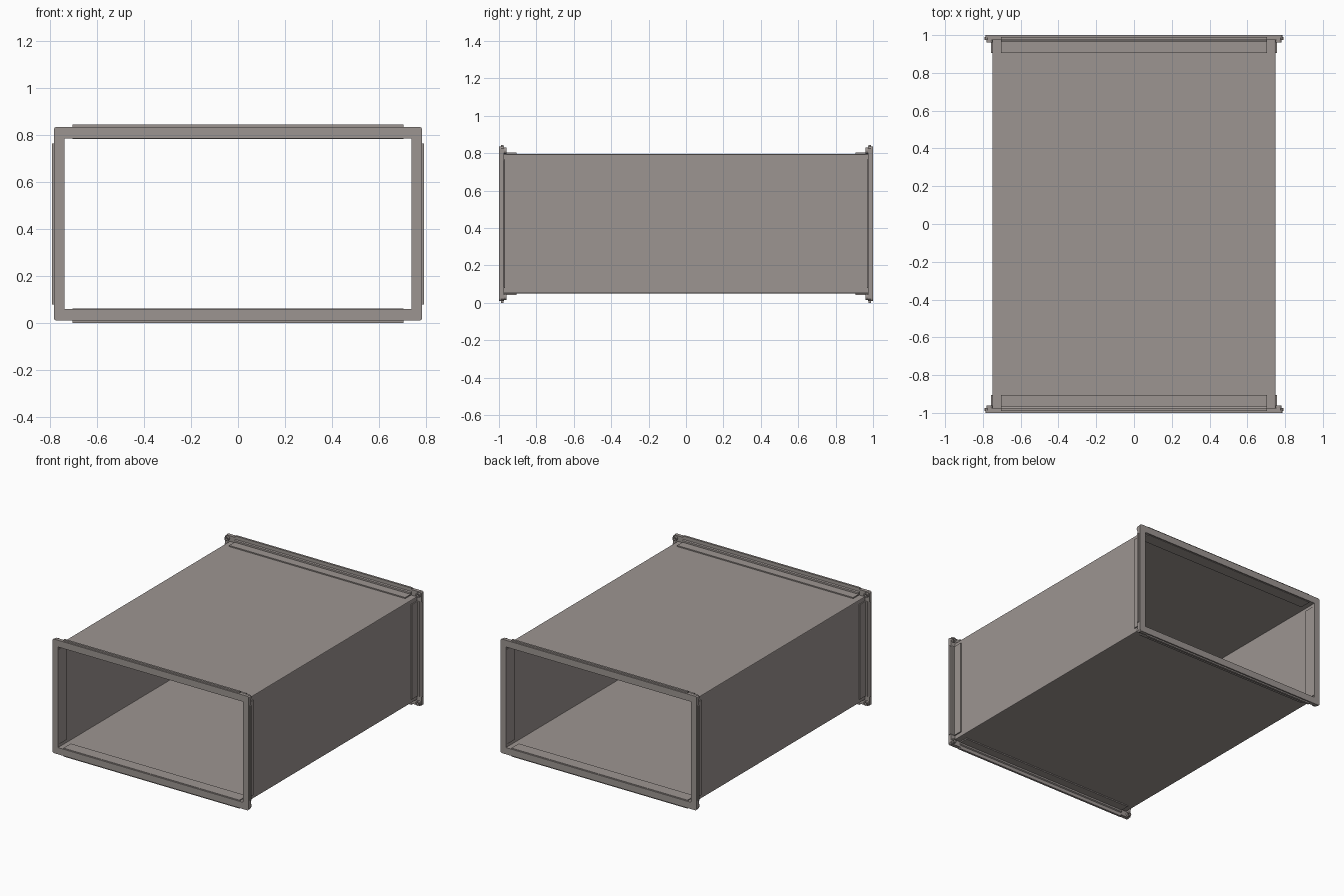
import bpy, bmesh, math
from mathutils import Vector

if "Cube" in bpy.data.objects:
    bpy.data.objects.remove(bpy.data.objects["Cube"])

CZ = 0.4225            # height of the duct centre line
HX, HZ = 0.75, 0.3725  # half width and half height of the duct

steel = bpy.data.materials.new("warm_grey_steel")
steel.diffuse_color = (0.335, 0.30, 0.285, 1)
steel.use_nodes = True
steel.node_tree.nodes["Principled BSDF"].inputs["Base Color"].default_value = steel.diffuse_color


def finish(name, bm, mirror=(False, False, False)):
    bmesh.ops.recalc_face_normals(bm, faces=bm.faces)
    me = bpy.data.meshes.new(name)
    bm.to_mesh(me)
    bm.free()
    me.materials.append(steel)
    ob = bpy.data.objects.new(name, me)
    ob.location.z = CZ
    bpy.context.collection.objects.link(ob)
    if any(mirror):
        m = ob.modifiers.new("Mirror", 'MIRROR')
        m.use_axis = mirror
        m.use_mirror_merge = False
    return ob


def prism(bm, pts, vec):
    """Extrude a closed outline of 3D points along vec."""
    f = bm.faces.new([bm.verts.new(p) for p in pts])
    r = bmesh.ops.extrude_face_region(bm, geom=[f], use_keep_orig=True)
    bmesh.ops.translate(bm, vec=Vector(vec),
                        verts=[v for v in r["geom"] if isinstance(v, bmesh.types.BMVert)])


def round_rect(hx, hz, r, n=4):
    out = []
    for i, (sx, sz) in enumerate([(1, 1), (-1, 1), (-1, -1), (1, -1)]):
        for k in range(n + 1):
            a = math.pi / 2 * (i + k / n)
            out.append((sx * (hx - r) + r * math.cos(a), sz * (hz - r) + r * math.sin(a)))
    return out


def ring_prism(bm, outer, inner, y0, y1):
    """Hollow prism along y between two outlines with equal point counts."""
    loops = [[bm.verts.new((x, y, z)) for x, z in o]
             for o, y in ((outer, y0), (outer, y1), (inner, y1), (inner, y0))]
    n = len(outer)
    for j in range(4):
        a, b = loops[j], loops[(j + 1) % 4]
        for i in range(n):
            k = (i + 1) % n
            bm.faces.new((a[i], a[k], b[k], b[i]))


# Thin-walled duct body
bm = bmesh.new()
ring_prism(bm, round_rect(HX, HZ, 0.005, 2), round_rect(HX - 0.004, HZ - 0.004, 0.003, 2),
           -0.99, 0.99)
finish("duct_body", bm)

# Flat gasket frame closing each end
bm = bmesh.new()
ring_prism(bm, round_rect(0.785, 0.4125, 0.012), round_rect(0.74, 0.364, 0.003), 0.988, 1.0)
finish("end_frame", bm, (False, True, False))


# Flange rails: section as (y, distance out from the duct wall), with two legs
def rail_section(top):
    return [(0.99, -0.011), (0.99, top), (0.975, top), (0.975, 0.025), (0.967, 0.02),
            (0.967, 0.008), (0.905, 0.008), (0.905, 0.0), (0.97, 0.0),
            (0.97, -0.004), (0.905, -0.004), (0.905, -0.011)]


bm = bmesh.new()
prism(bm, [(-0.705, y, HZ + d) for y, d in rail_section(0.05)], (1.41, 0, 0))
finish("long_flange_rail", bm, (False, True, True))

bm = bmesh.new()
prism(bm, [(HX + d, y, -0.343) for y, d in rail_section(0.042)], (0, 0, 0.686))
finish("short_flange_rail", bm, (True, True, False))

# L-shaped corner plates between the rails
bm = bmesh.new()
outline = [(0.70, 0.368), (0.70, 0.4125), (0.775, 0.4125), (0.785, 0.4025),
           (0.785, 0.338), (0.744, 0.338), (0.744, 0.368)]
prism(bm, [(x, 0.974, z) for x, z in outline], (0, 0.016, 0))
finish("corner_plate", bm, (True, True, True))

# Bolt collars standing on the back of the corner plates
bm = bmesh.new()
circle = [(math.cos(t * math.tau / 16), math.sin(t * math.tau / 16)) for t in range(16)]
ring_prism(bm, [(0.765 + 0.017 * x, 0.391 + 0.017 * z) for x, z in circle],
           [(0.765 + 0.009 * x, 0.391 + 0.009 * z) for x, z in circle], 0.96, 0.975)
collar = finish("bolt_collar", bm, (True, True, True))
bpy.context.view_layer.objects.active = collar
collar.select_set(True)
bpy.ops.object.shade_smooth_by_angle()
